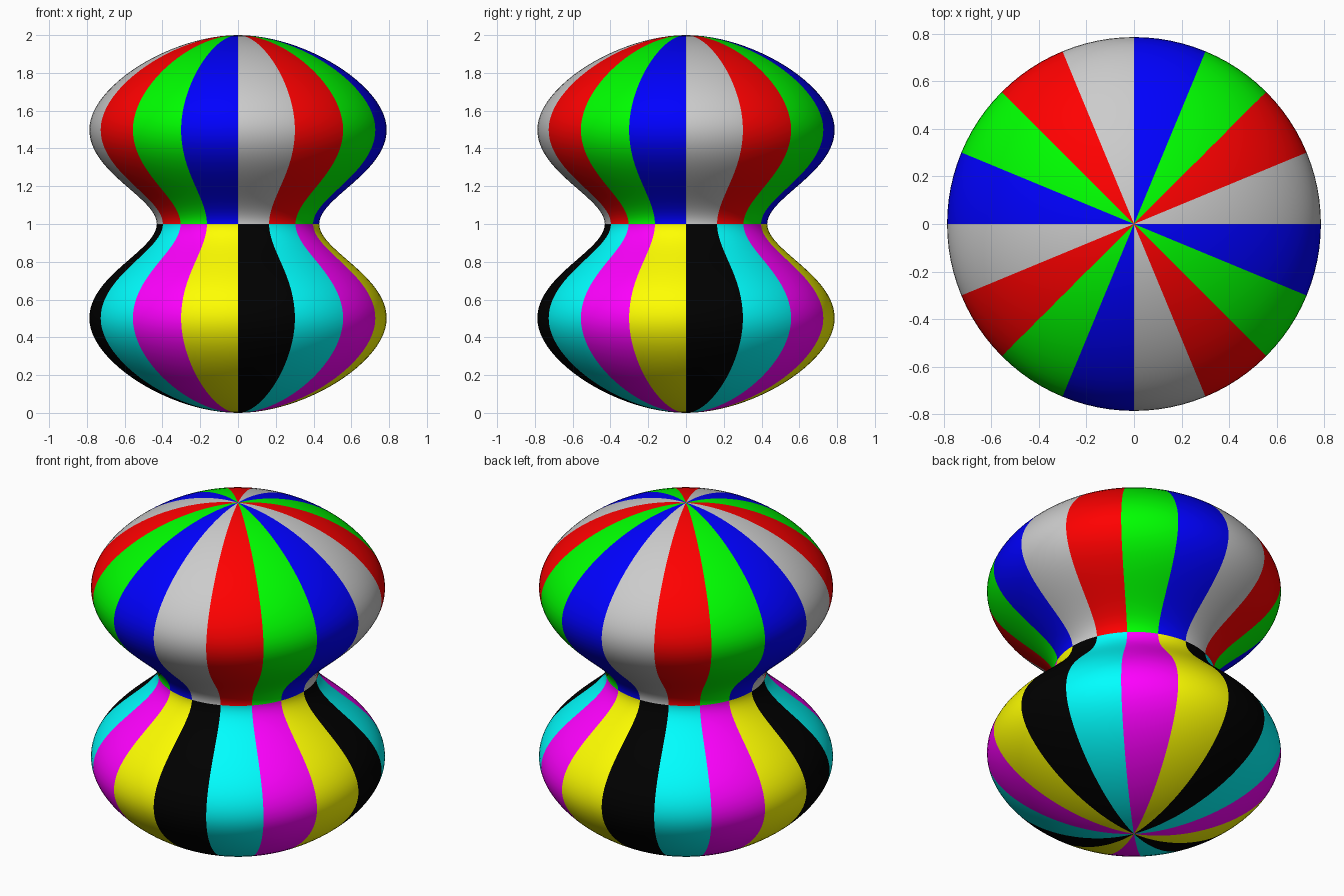
import bpy, bmesh, math
from mathutils import Vector
from mathutils.geometry import interpolate_bezier

if "Cube" in bpy.data.objects:
    bpy.data.objects.remove(bpy.data.objects["Cube"])

GORES, PER_GORE, STEPS = 16, 6, 24
SEGS = GORES * PER_GORE
MAX_R, NECK_R = 0.787, 0.43

# Half profile (x = radius, z = height): bottom pole -> widest ring -> neck
bulb = interpolate_bezier(Vector((0, 0, 0)), Vector((0.355, 0, 0)),
                          Vector((MAX_R, 0, 0.27)), Vector((MAX_R, 0, 0.5)), STEPS + 1)
waist = interpolate_bezier(Vector((MAX_R, 0, 0.5)), Vector((MAX_R, 0, 0.73)),
                           Vector((NECK_R, 0, 0.86)), Vector((NECK_R, 0, 1)), STEPS + 1)
half = [(p.x, p.z) for p in bulb + waist[1:]]
profile = half + [(r, 2 - z) for r, z in reversed(half[:-1])]

# Stripe colours: four for the upper bulb, four for the lower one
colours = [("grey", (0.8, 0.8, 0.8)), ("red", (1, 0, 0)),
           ("green", (0, 1, 0)), ("blue", (0, 0, 1)),
           ("black", (0, 0, 0)), ("cyan", (0, 1, 1)),
           ("magenta", (1, 0, 1)), ("yellow", (1, 1, 0))]
mesh = bpy.data.meshes.new("striped_hourglass")
for name, rgb in colours:
    mat = bpy.data.materials.new(name)
    mat.diffuse_color = (*rgb, 1)
    mat.use_nodes = True
    mat.node_tree.nodes["Principled BSDF"].inputs["Base Color"].default_value = mat.diffuse_color
    mesh.materials.append(mat)

# Revolve the profile, closing both poles with triangle fans
bm = bmesh.new()
rings = []
for r, z in profile[1:-1]:
    rings.append([bm.verts.new((r * math.cos(2 * math.pi * i / SEGS),
                                r * math.sin(2 * math.pi * i / SEGS), z))
                  for i in range(SEGS)])
bottom, top = bm.verts.new((0, 0, 0)), bm.verts.new((0, 0, 2))


def add_face(verts, i, upper):
    face = bm.faces.new(verts)
    face.smooth = True
    face.material_index = (i // PER_GORE) % 4 + (0 if upper else 4)


for i in range(SEGS):
    j = (i + 1) % SEGS
    add_face((bottom, rings[0][j], rings[0][i]), i, False)
    add_face((top, rings[-1][i], rings[-1][j]), i, True)
    for k in range(len(rings) - 1):
        lo, hi = rings[k], rings[k + 1]
        add_face((lo[i], lo[j], hi[j], hi[i]), i, k >= 2 * STEPS - 1)

bm.to_mesh(mesh)
bm.free()
obj = bpy.data.objects.new("striped_hourglass", mesh)
bpy.context.collection.objects.link(obj)
